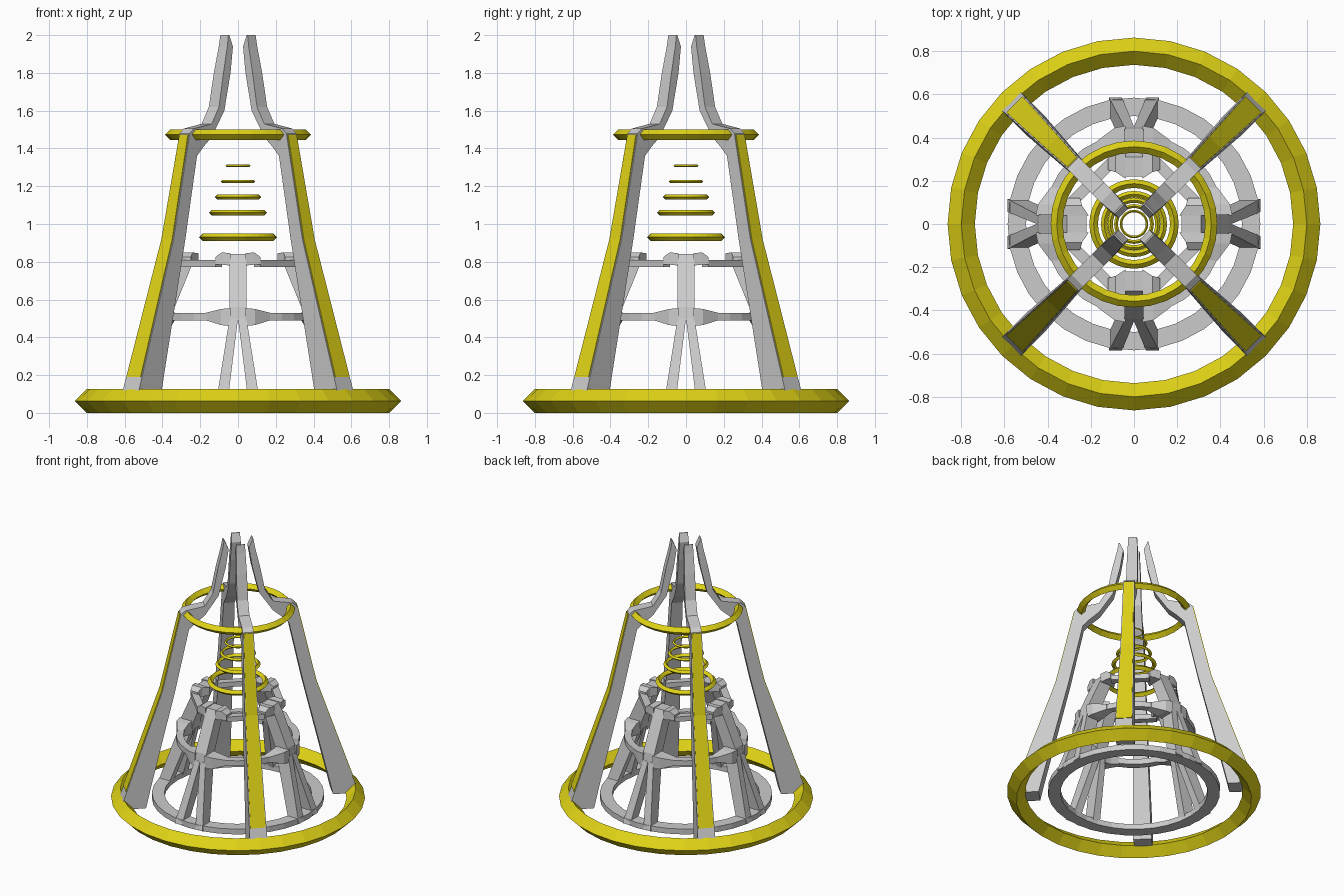
import bpy, bmesh
from math import cos, sin, pi

cube = bpy.data.objects.get("Cube")
if cube:
    bpy.data.objects.remove(cube, do_unlink=True)


def material(name, rgb):
    m = bpy.data.materials.new(name)
    m.use_nodes = True
    m.diffuse_color = (*rgb, 1)
    m.node_tree.nodes["Principled BSDF"].inputs["Base Color"].default_value = (*rgb, 1)
    return m


grey = material("light grey", (0.6, 0.6, 0.6))
yellow = material("yellow", (0.74, 0.65, 0.008))


def finish(name, bm, mat):
    bmesh.ops.recalc_face_normals(bm, faces=bm.faces)
    mesh = bpy.data.meshes.new(name)
    bm.to_mesh(mesh)
    bm.free()
    mesh.materials.append(mat)
    obj = bpy.data.objects.new(name, mesh)
    bpy.context.collection.objects.link(obj)
    return obj


def ring(name, profile, mat, segments=32):
    """Revolve a closed (radius, z) profile around the z axis."""
    bm = bmesh.new()
    loops = []
    for i in range(segments):
        a = 2 * pi * i / segments
        loops.append([bm.verts.new((r * cos(a), r * sin(a), z)) for r, z in profile])
    n = len(profile)
    for i in range(segments):
        p, q = loops[i], loops[(i + 1) % segments]
        for j in range(n):
            k = (j + 1) % n
            bm.faces.new((p[j], q[j], q[k], p[k]))
    return finish(name, bm, mat)


def diamond_ring(name, radius, size, z):
    profile = [(radius + size, z), (radius, z + size), (radius - size, z), (radius, z - size)]
    return ring(name, profile, yellow)


def loft_around(name, sections, mat, start=0.0, mirror=False):
    """Skin four-point sections given as (radial, tangent, z), repeated four times."""
    bm = bmesh.new()
    for turn in range(4):
        a = start + turn * pi / 2
        for side in ((1, -1) if mirror else (1,)):
            loops = [[bm.verts.new((r * cos(a) - side * t * sin(a),
                                    r * sin(a) + side * t * cos(a), z))
                      for r, t, z in s] for s in sections]
            for p, q in zip(loops, loops[1:]):
                for j in range(4):
                    k = (j + 1) % 4
                    bm.faces.new((p[j], p[k], q[k], q[j]))
            bm.faces.new(loops[0])
            bm.faces.new(loops[-1])
    return finish(name, bm, mat)


def slant(outer, inner, w):
    """Section across a leg, from an outer and an inner (radius, z)."""
    (ro, zo), (ri, zi) = outer, inner
    return [(ro, -w, zo), (ro, w, zo), (ri, w, zi), (ri, -w, zi)]


def level(r0, r1, t0, t1, z):
    """Horizontal section."""
    return [(r0, t0, z), (r1, t0, z), (r1, t1, z), (r0, t1, z)]


def upright(r0, r1, z0, z1, t):
    """Vertical section at one tangential position."""
    return [(r0, t, z0), (r1, t, z0), (r1, t, z1), (r0, t, z1)]


# Yellow rings
diamond_ring("base_ring", 0.80, 0.063, 0.063)
diamond_ring("upper_ring", 0.358, 0.028, 1.473)
for i, (radius, size, z) in enumerate([(0.187, 0.02, 0.93), (0.138, 0.015, 1.06),
                                       (0.11, 0.012, 1.143), (0.083, 0.009, 1.225),
                                       (0.06, 0.006, 1.308)]):
    diamond_ring(f"coil_ring_{i + 1}", radius, size, z)

# Outer legs on the diagonals, ending in inward spikes
loft_around("outer_legs", [
    slant((0.822, 0.06), (0.645, 0.06), 0.062),
    slant((0.778, 0.19), (0.615, 0.19), 0.059),
    slant((0.528, 0.92), (0.44, 0.92), 0.046),
    slant((0.40, 1.48), (0.345, 1.36), 0.038),
    slant((0.37, 1.505), (0.295, 1.41), 0.038),
    slant((0.235, 1.53), (0.235, 1.46), 0.038),
    slant((0.18, 1.62), (0.14, 1.60), 0.038),
    slant((0.145, 1.80), (0.092, 1.80), 0.036),
    slant((0.112, 1.94), (0.07, 1.94), 0.032),
    slant((0.102, 2.0), (0.095, 2.0), 0.03),
], grey, start=pi / 4)

# Yellow plates on the outer faces of the legs
loft_around("leg_panels", [
    slant((r + 0.005, z), (r - 0.004, z), w)
    for r, z, w in [(0.778, 0.19, 0.053), (0.528, 0.92, 0.04), (0.402, 1.475, 0.032)]
], yellow, start=pi / 4)

# Inner frame rings
ring("inner_base_ring", [(0.585, 0.055), (0.585, 0.095), (0.50, 0.095), (0.50, 0.055)], grey)
ring("middle_ring", [(0.42, 0.49), (0.42, 0.53), (0.37, 0.53), (0.37, 0.49)], grey)

# Inner frame: forked feet, posts, clamps and top blocks
loft_around("forked_feet", [
    level(0.50, 0.585, 0.055, 0.115, 0.06),
    level(0.35, 0.45, 0.0, 0.045, 0.50),
], grey, mirror=True)
loft_around("inner_posts", [
    level(0.35, 0.45, -0.045, 0.045, 0.49),
    level(0.335, 0.44, -0.045, 0.045, 0.56),
    level(0.245, 0.34, -0.045, 0.045, 0.78),
    level(0.22, 0.31, -0.045, 0.045, 0.84),
], grey)
loft_around("ring_clamps", [
    upright(0.35, 0.455, 0.46, 0.555, 0.04),
    upright(0.35, 0.445, 0.465, 0.55, 0.09),
    upright(0.335, 0.385, 0.49, 0.53, 0.17),
], grey, mirror=True)
loft_around("top_blocks", [
    upright(0.21, 0.33, 0.78, 0.845, 0.04),
    upright(0.24, 0.32, 0.785, 0.85, 0.085),
    upright(0.25, 0.31, 0.785, 0.825, 0.12),
], grey, mirror=True)
loft_around("top_bars", [
    upright(0.25, 0.30, 0.773, 0.81, -0.13),
    upright(0.25, 0.30, 0.773, 0.81, 0.13),
], grey, start=pi / 4)
